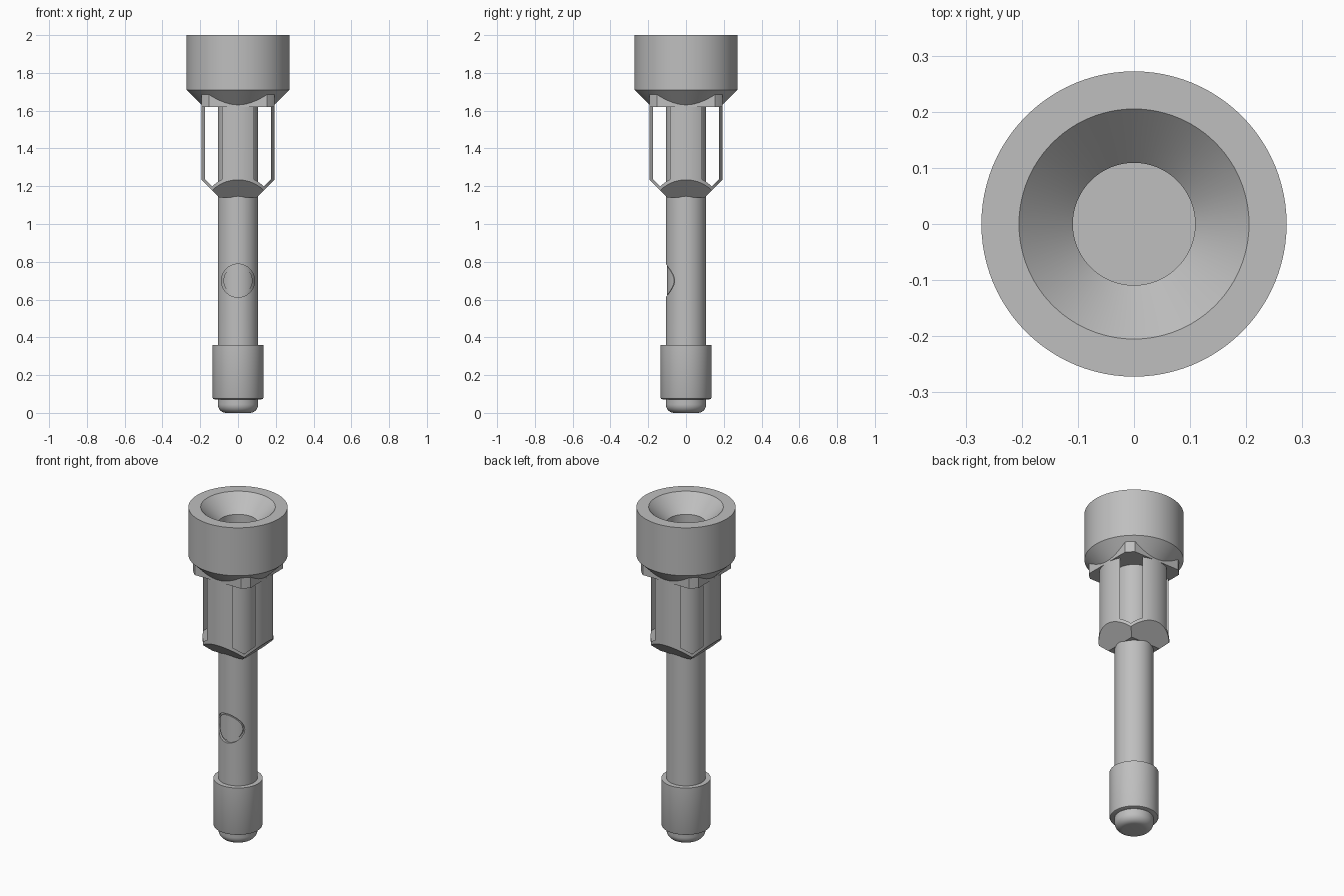
import bpy, bmesh, math
from mathutils import Matrix

if "Cube" in bpy.data.objects:
    bpy.data.objects.remove(bpy.data.objects["Cube"])

grey = bpy.data.materials.new("plain_grey")
grey.use_nodes = True
colour = (0.52, 0.52, 0.52, 1)
grey.diffuse_color = colour
grey.node_tree.nodes["Principled BSDF"].inputs["Base Color"].default_value = colour


def lathe(name, profile, sides=96):
    """Closed solid from (radius, height) points; four sides give a square
    section whose radii are half-widths."""
    square = sides == 4
    grow = math.sqrt(2) if square else 1
    turn = math.pi / 4 if square else 0
    bm = bmesh.new()
    rings = []
    for r, z in profile:
        rings.append([bm.verts.new((r * grow * math.cos(turn + math.tau * i / sides),
                                    r * grow * math.sin(turn + math.tau * i / sides), z))
                      for i in range(sides)])
    for low, high in zip(rings, rings[1:]):
        for i in range(sides):
            j = (i + 1) % sides
            bm.faces.new((low[i], low[j], high[j], high[i]))
    bm.faces.new(rings[0][::-1])
    bm.faces.new(rings[-1])
    bmesh.ops.recalc_face_normals(bm, faces=bm.faces)
    mesh = bpy.data.meshes.new(name)
    bm.to_mesh(mesh)
    bm.free()
    mesh.materials.append(grey)
    obj = bpy.data.objects.new(name, mesh)
    bpy.context.collection.objects.link(obj)
    return obj


def combine(obj, other, operation):
    """Apply a boolean and remove the second solid."""
    mod = obj.modifiers.new("cut", 'BOOLEAN')
    mod.object, mod.operation, mod.solver = other, operation, 'EXACT'
    bpy.context.view_layer.update()
    graph = bpy.context.evaluated_depsgraph_get()
    result = bpy.data.meshes.new_from_object(obj.evaluated_get(graph))
    obj.modifiers.clear()
    obj.data = result
    bpy.data.objects.remove(other)
    return obj


def front_disc(radius, sides=64):
    """Disc solid running through the front of the shaft."""
    disc = lathe("disc", [(radius, 0.03), (radius, 0.2)], sides)
    disc.data.transform(Matrix.Translation((0, 0, 0.70)) @ Matrix.Rotation(math.pi / 2, 4, 'X'))
    return disc


# Cup with conical underside, square collar and funnel bore
cup = lathe("funnel_cup", [(0.192, 1.63), (0.272, 1.71), (0.272, 2.0)])
collar = lathe("collar", [(0.193, 1.62), (0.193, 1.69)], 4)
combine(collar, lathe("round", [(0.247, 1.5), (0.247, 1.8)]), 'INTERSECT')
combine(cup, collar, 'UNION')
combine(cup, lathe("bore", [(0.109, 1.64), (0.109, 1.904), (0.225, 2.02)]), 'DIFFERENCE')

# Round cage with square hollow, leaving four thin panels and corner windows
cage = lathe("cage", [(0.194, 1.1), (0.194, 1.625)])
combine(cage, lathe("taper", [(0.10, 1.14), (0.3, 1.34), (0.3, 1.7)], 4), 'INTERSECT')
combine(cage, lathe("hollow", [(0.099, 1.16), (0.174, 1.235), (0.174, 1.7)], 4), 'DIFFERENCE')

# Shaft with a round recess on the front
shaft = lathe("shaft", [(0.107, 0.2), (0.107, 1.63)])
recess = combine(front_disc(0.088), lathe("core", [(0.094, 0.4), (0.094, 1.0)]), 'DIFFERENCE')
combine(shaft, recess, 'DIFFERENCE')

# Plain raised pad inside the recess
pad = front_disc(0.077)
pad.name = "recess_pad"
combine(pad, lathe("skin", [(0.100, 0.4), (0.100, 1.0)]), 'INTERSECT')

# Lower sleeve with softened bottom edge
sleeve = lathe("sleeve", [(0.125, 0.072), (0.132, 0.075), (0.135, 0.082), (0.135, 0.36)])

# Rounded end plug
arc = [(0.062 + 0.045 * math.sin(a), 0.045 - 0.045 * math.cos(a))
       for a in (math.pi / 2 * i / 8 for i in range(9))]
plug = lathe("end_plug", arc + [(0.107, 0.1)])

# Smooth round walls, keep hard edges
bpy.ops.object.select_all(action='DESELECT')
for part in (cup, cage, shaft, pad, sleeve, plug):
    part.select_set(True)
    bpy.context.view_layer.objects.active = part
bpy.ops.object.shade_smooth_by_angle(angle=math.radians(30))
